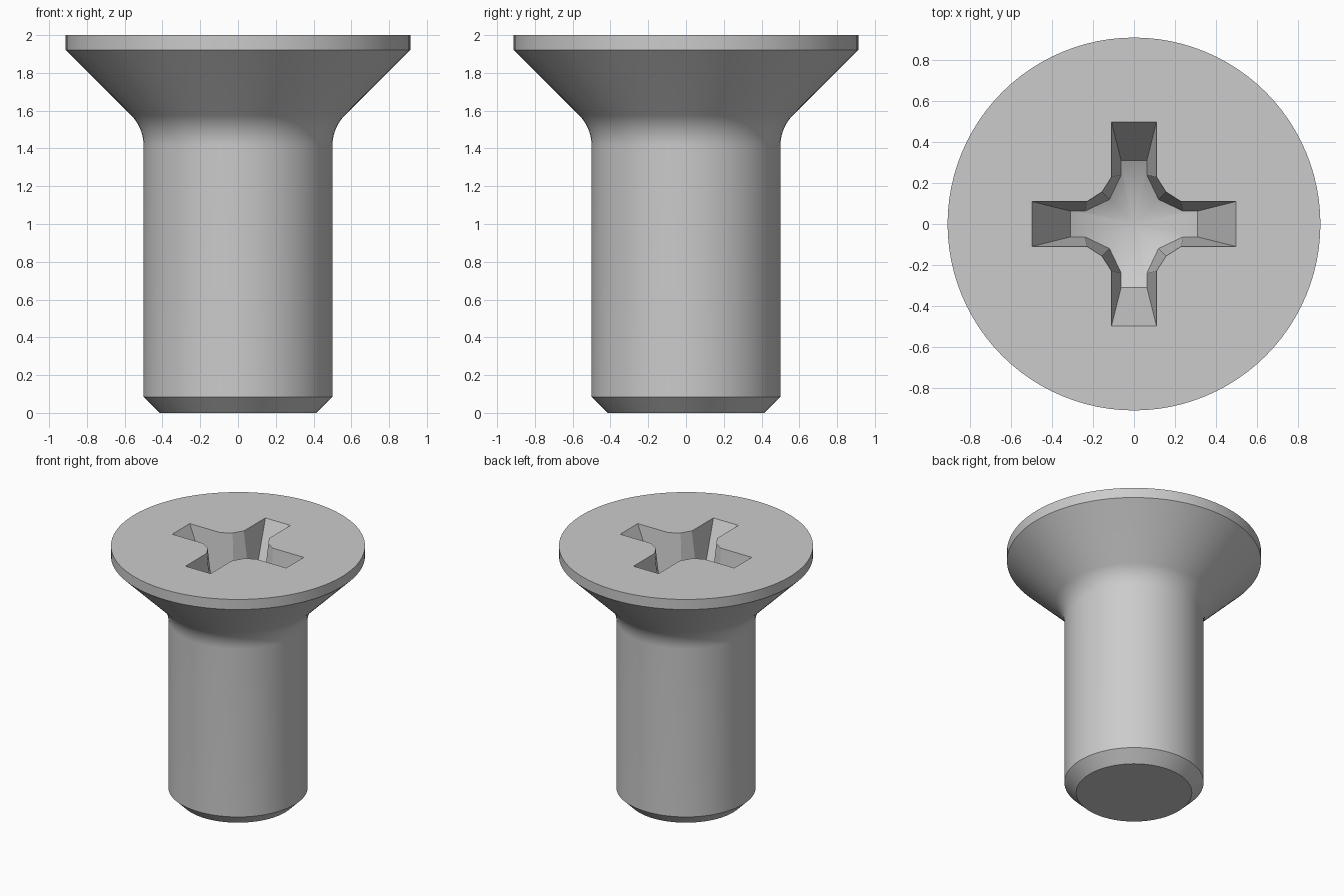
import bpy, bmesh, math

default = bpy.data.objects.get("Cube")
if default:
    bpy.data.objects.remove(default, do_unlink=True)

steel = bpy.data.materials.new("grey_steel")
steel.use_nodes = True
steel.diffuse_color = (0.6, 0.6, 0.6, 1)
for node in steel.node_tree.nodes:
    if node.type == 'BSDF_PRINCIPLED':
        node.inputs["Base Color"].default_value = (0.6, 0.6, 0.6, 1)


def make_object(name, bm):
    bmesh.ops.recalc_face_normals(bm, faces=bm.faces)
    mesh = bpy.data.meshes.new(name)
    bm.to_mesh(mesh)
    bm.free()
    mesh.materials.append(steel)
    obj = bpy.data.objects.new(name, mesh)
    bpy.context.collection.objects.link(obj)
    return obj


# Screw body: chamfered shank, fillet and countersunk head, turned round z
SEGMENTS = 96
SHANK, HEAD, TOP = 0.5, 0.912, 2.0
FILLET, FILLET_Z, STEPS = 0.23, 1.415, 12
profile = [(0.415, 0), (SHANK, 0.085)]
for i in range(STEPS + 1):
    a = math.radians(45) * i / STEPS
    profile.append((SHANK + FILLET * (1 - math.cos(a)), FILLET_Z + FILLET * math.sin(a)))
profile += [(HEAD, 1.92), (HEAD, TOP)]

bm = bmesh.new()
rings = [[bm.verts.new((r * math.cos(math.tau * k / SEGMENTS),
                        r * math.sin(math.tau * k / SEGMENTS), z))
          for k in range(SEGMENTS)] for r, z in profile]
for low, high in zip(rings, rings[1:]):
    for k in range(SEGMENTS):
        n = (k + 1) % SEGMENTS
        bm.faces.new((low[k], low[n], high[n], high[k]))
bm.faces.new(rings[0])
bm.faces.new(rings[-1])
screw = make_object("countersunk_screw", bm)

# Tapered cross recess: one quarter outline repeated four times
RIM = [(0.5, -0.11), (0.5, 0.11), (0.23, 0.11), (0.157, 0.157), (0.11, 0.23)]
FLOOR = [(0.31, -0.063), (0.31, 0.063), (0.24, 0.063), (0.12, 0.12), (0.063, 0.24)]
FLOOR_Z, APEX_Z, LIFT = 1.62, 1.46, 0.1
SLOPE = (FLOOR_Z - APEX_Z) / 0.316


def quarter_turns(points):
    out = []
    for x, y in points:
        out.append((x, y))
    for _ in range(3):
        out += [(-y, x) for x, y in out[-len(points):]]
    return out


bm = bmesh.new()
rim_points = quarter_turns(RIM)
lid = [bm.verts.new((x, y, TOP + LIFT)) for x, y in rim_points]
rim = [bm.verts.new((x, y, TOP)) for x, y in rim_points]
floor = [bm.verts.new((x, y, APEX_Z + SLOPE * math.hypot(x, y)))
         for x, y in quarter_turns(FLOOR)]
apex = bm.verts.new((0, 0, APEX_Z))
count = len(rim)
for i in range(count):
    j = (i + 1) % count
    bm.faces.new((lid[i], lid[j], rim[j], rim[i]))
    bm.faces.new((rim[i], rim[j], floor[j], floor[i]))
    bm.faces.new((floor[i], floor[j], apex))
bm.faces.new(lid)
cutter = make_object("recess_cutter", bm)
cutter.hide_render = True

# Cut the recess into the head, then remove the cutter
bpy.ops.object.select_all(action='DESELECT')
screw.select_set(True)
bpy.context.view_layer.objects.active = screw
cut = screw.modifiers.new("cross_recess", 'BOOLEAN')
cut.operation = 'DIFFERENCE'
cut.solver = 'EXACT'
cut.object = cutter
bpy.ops.object.modifier_apply(modifier=cut.name)
bpy.data.objects.remove(cutter, do_unlink=True)
bpy.ops.object.shade_smooth_by_angle(angle=math.radians(25))
